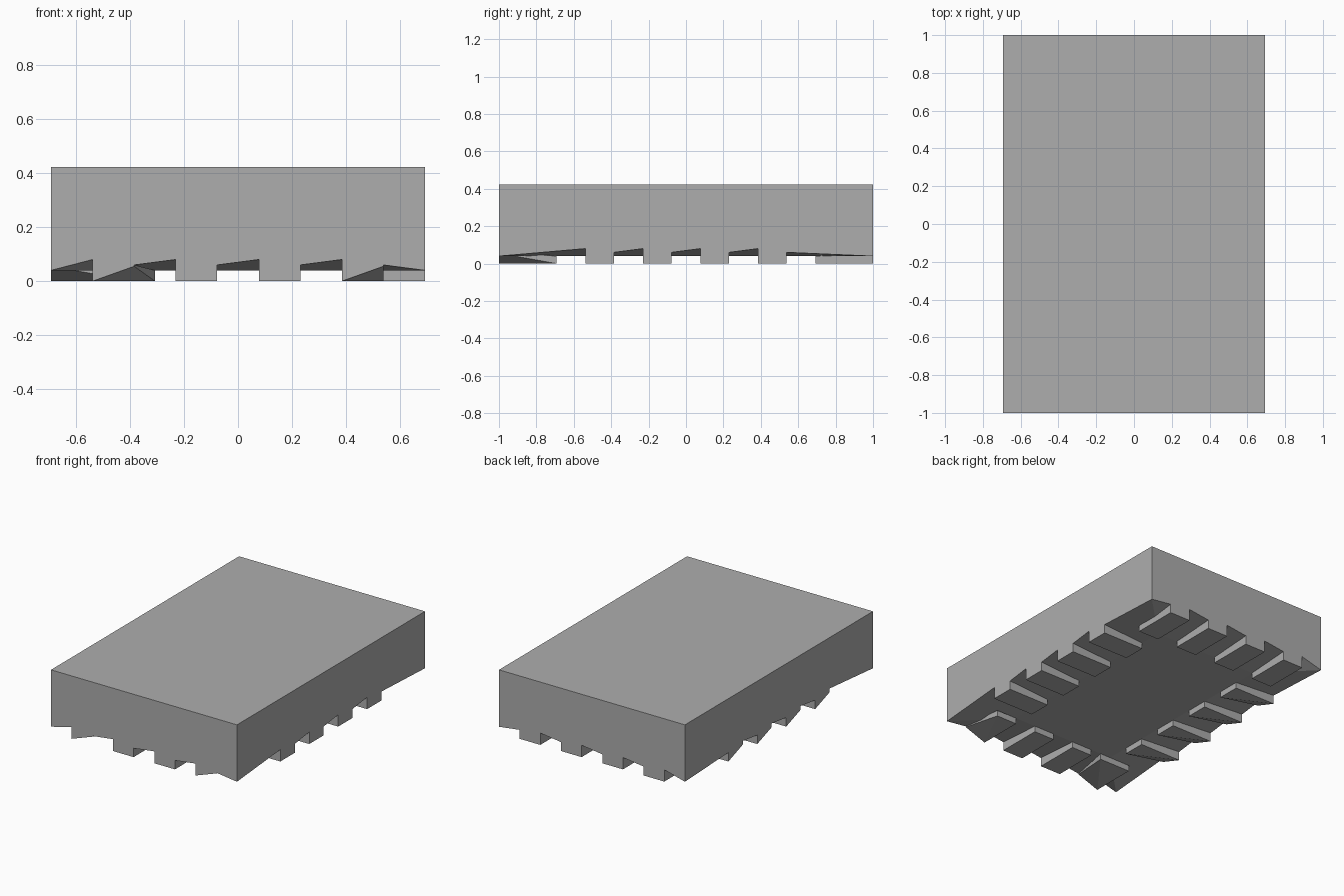
import bpy
import bmesh
from mathutils import Vector

cube = bpy.data.objects.get("Cube")
if cube:
    bpy.data.objects.remove(cube)

CELL = 2 / 13                      # the slab is 9 by 13 cells
HX, HY = 4.5 * CELL, 6.5 * CELL
TOP, BASE = 0.423, 0.04
DEPTH = 2 * CELL                   # length of each tooth, inwards
CENTRES = [k * CELL for k in (-3, -1, 1, 3)]
HALF = CELL / 2
NOTCH_LOW, NOTCH_HIGH = 0.06, 0.08
RAISED = 0.055

grey = bpy.data.materials.new("stone_grey")
grey.use_nodes = True
colour = (0.42, 0.42, 0.42, 1)
grey.diffuse_color = colour
bsdf = grey.node_tree.nodes["Principled BSDF"]
bsdf.inputs["Base Color"].default_value = colour
bsdf.inputs["Roughness"].default_value = 0.9


def finish(bm, name):
    bmesh.ops.recalc_face_normals(bm, faces=bm.faces)
    mesh = bpy.data.meshes.new(name)
    bm.to_mesh(mesh)
    bm.free()
    mesh.materials.append(grey)
    obj = bpy.data.objects.new(name, mesh)
    bpy.context.collection.objects.link(obj)
    return obj


def place(side, t, inset, z):
    """Point on a side: t runs along +x or +y, inset goes inwards."""
    return Vector({
        "front": (t, -HY + inset, z),
        "back": (t, HY - inset, z),
        "left": (HX - inset, t, z),
        "right": (-HX + inset, t, z),
    }[side])


def edge_stations():
    """Wall bottom between the corners: notches rise towards the + end."""
    for c in CENTRES:
        yield c - HALF, NOTCH_HIGH
        yield c + HALF, NOTCH_LOW


# Slab: flat top, notched wall edges, underside sloping in to a flat middle
bm = bmesh.new()
loop = []
for side, backwards in (("front", False), ("left", False),
                        ("back", True), ("right", True)):
    half = HX if side in ("front", "back") else HY
    stations = [(-half, BASE)] + list(edge_stations()) + [(half, BASE)]
    if backwards:
        stations.reverse()
    loop += [place(side, t, 0, z) for t, z in stations[:-1]]

outer = [bm.verts.new(p) for p in loop]
ix, iy = HX - DEPTH, HY - DEPTH
inner = [bm.verts.new((max(-ix, min(ix, p.x)), max(-iy, min(iy, p.y)), BASE))
         for p in loop]
upper = [bm.verts.new((p.x, p.y, TOP)) for p in loop]
for i in range(len(loop)):
    j = (i + 1) % len(loop)
    bm.faces.new((outer[i], outer[j], upper[j], upper[i]))
    bm.faces.new((outer[j], outer[i], inner[i], inner[j]))
bm.faces.new(upper)
bmesh.ops.remove_doubles(bm, verts=inner, dist=0.0001)
rim = [e for e in bm.edges if e.is_boundary]
bmesh.ops.contextual_create(bm, geom=rim)
finish(bm, "slab")


def tooth(side, number, c):
    """Block under the edge; some have one outer corner lifted."""
    lo, hi = c - HALF, c + HALF
    z_lo = z_hi = 0
    inner_hi = hi
    if side == "right":
        z_lo = RAISED
    elif side == "front" and number in (0, 3):
        z_hi = RAISED
        if number == 0:
            inner_hi += HALF
    bm = bmesh.new()
    low = [place(side, lo, 0, z_lo), place(side, hi, 0, z_hi),
           place(side, inner_hi, DEPTH, 0), place(side, lo, DEPTH, 0)]
    roof = [NOTCH_HIGH, NOTCH_LOW, BASE, BASE]
    a = [bm.verts.new(p) for p in low]
    b = [bm.verts.new((p.x, p.y, z)) for p, z in zip(low, roof)]
    for i in range(4):
        j = (i + 1) % 4
        bm.faces.new((a[i], a[j], b[j], b[i]))
    # lifted corners crease along the diagonal
    for ring in (a, b):
        if z_hi:
            bm.faces.new((ring[0], ring[1], ring[2]))
            bm.faces.new((ring[0], ring[2], ring[3]))
        else:
            bm.faces.new((ring[0], ring[1], ring[3]))
            bm.faces.new((ring[1], ring[2], ring[3]))
    finish(bm, f"{side}_tooth_{number + 1}")


# Four teeth along every side
for side in ("front", "back", "left", "right"):
    for number, c in enumerate(CENTRES):
        tooth(side, number, c)
